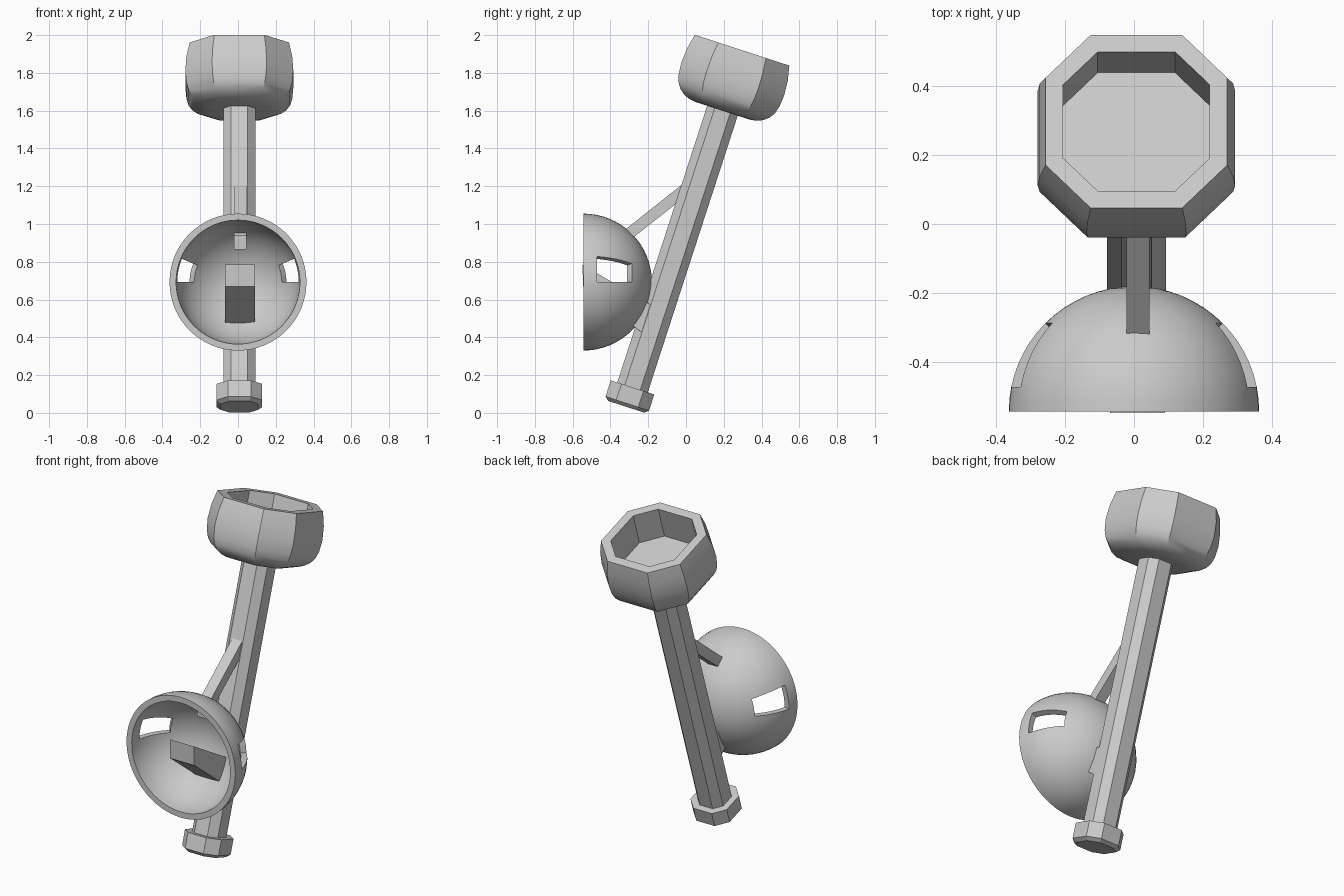
import bpy, bmesh, math
from mathutils import Vector

if "Cube" in bpy.data.objects:
    bpy.data.objects.remove(bpy.data.objects["Cube"])

TILT = math.radians(-18)
TOP = Vector((0.007, 0.297, 1.92))   # centre of the cup rim, top of the tilted axis


def finish(name, bm, smooth=False):
    bmesh.ops.recalc_face_normals(bm, faces=bm.faces)
    me = bpy.data.meshes.new(name)
    bm.to_mesh(me)
    bm.free()
    ob = bpy.data.objects.new(name, me)
    bpy.context.collection.objects.link(ob)
    if smooth:
        bpy.ops.object.select_all(action='DESELECT')
        ob.select_set(True)
        bpy.context.view_layer.objects.active = ob
        bpy.ops.object.shade_smooth_by_angle(angle=math.radians(30))
    return ob


def octagon_loft(name, profile, smooth=False):
    """Loft chamfered-square rings (half width, corner half width, height) on the tilted axis."""
    bm = bmesh.new()
    rings = []
    for r, c, z in profile:
        pts = [(r, -c), (r, c), (c, r), (-c, r), (-r, c), (-r, -c), (-c, -r), (c, -r)]
        rings.append([bm.verts.new((x, y, z)) for x, y in pts])
    for a, b in zip(rings, rings[1:]):
        for i in range(8):
            j = (i + 1) % 8
            bm.faces.new((a[i], a[j], b[j], b[i]))
    bm.faces.new(rings[0])
    bm.faces.new(rings[-1])
    ob = finish(name, bm, smooth)
    ob.location = TOP
    ob.rotation_euler.x = TILT
    return ob


def side_prism(name, outline, x, half):
    """Extrude a side (y, z) outline across x."""
    bm = bmesh.new()
    face = bm.faces.new([bm.verts.new((x - half, y, z)) for y, z in outline])
    ext = bmesh.ops.extrude_face_region(bm, geom=[face])
    verts = [v for v in ext['geom'] if isinstance(v, bmesh.types.BMVert)]
    bmesh.ops.translate(bm, verts=verts, vec=(2 * half, 0, 0))
    return finish(name, bm)


# Hollow cup at the top, barrel-shaped outside
outer = [(.263, 0), (.28, -.08), (.286, -.16), (.28, -.225), (.268, -.265),
         (.248, -.295), (.22, -.318), (.185, -.332), (.15, -.337)]
octagon_loft("cup", [(.212, .112, -.195), (.212, .112, 0)]
             + [(r, r * .505, z) for r, z in outer], smooth=True)

# Shaft and end knob
octagon_loft("shaft", [(.085, .043, -.3), (.085, .043, -1.9)])
octagon_loft("end_knob", [(.121, .061, -1.877), (.121, .061, -1.967), (.1, .05, -1.985)])

# Hemispherical guard with a window in each side
R, SEG, RINGS = 0.3625, 64, 16
bm = bmesh.new()
rows = []
for k in range(RINGS):
    lat = math.pi / 2 * k / RINGS
    rows.append([bm.verts.new((R * math.cos(lat) * math.cos(2 * math.pi * i / SEG),
                               R * math.sin(lat),
                               R * math.cos(lat) * math.sin(2 * math.pi * i / SEG)))
                 for i in range(SEG)])
apex = bm.verts.new((0, R, 0))
for k in range(RINGS):
    for i in range(SEG):
        window = 2 <= k < 8 and (i < 4 or SEG // 2 - 4 <= i < SEG // 2)
        if window:
            continue
        j = (i + 1) % SEG
        if k == RINGS - 1:
            bm.faces.new((rows[k][j], rows[k][i], apex))
        else:
            bm.faces.new((rows[k][i], rows[k + 1][i], rows[k + 1][j], rows[k][j]))
loose = [v for v in bm.verts if not v.link_faces]
bmesh.ops.delete(bm, geom=loose, context='VERTS')
bmesh.ops.recalc_face_normals(bm, faces=bm.faces)
if sum(f.normal.dot(f.calc_center_median()) for f in bm.faces) < 0:
    bmesh.ops.reverse_faces(bm, faces=bm.faces)
# Inner wall: scaled copy joined to the outer wall along every open edge
src = list(bm.faces)
rim = [e for e in bm.edges if e.is_boundary]
inner = {v: bm.verts.new(v.co * (0.328 / R)) for v in list(bm.verts)}
for f in src:
    bm.faces.new([inner[v] for v in reversed(f.verts)])
for e in rim:
    a, b = e.verts
    bm.faces.new((a, b, inner[b], inner[a]))
guard = finish("hand_guard", bm, smooth=True)
guard.location = (0, -0.543, 0.6925)

# Grip block inside the guard and the brace above it
side_prism("grip_block", [(-.548, .785), (-.545, .67), (-.24, .43), (-.2, .4), (-.15, .55)],
           0.01, 0.08)
side_prism("brace", [(-.02, 1.21), (-.36, .94), (-.36, .865), (-.055, 1.105), (.03, 1.17),
                     (.03, 1.245)], 0.012, 0.033)
